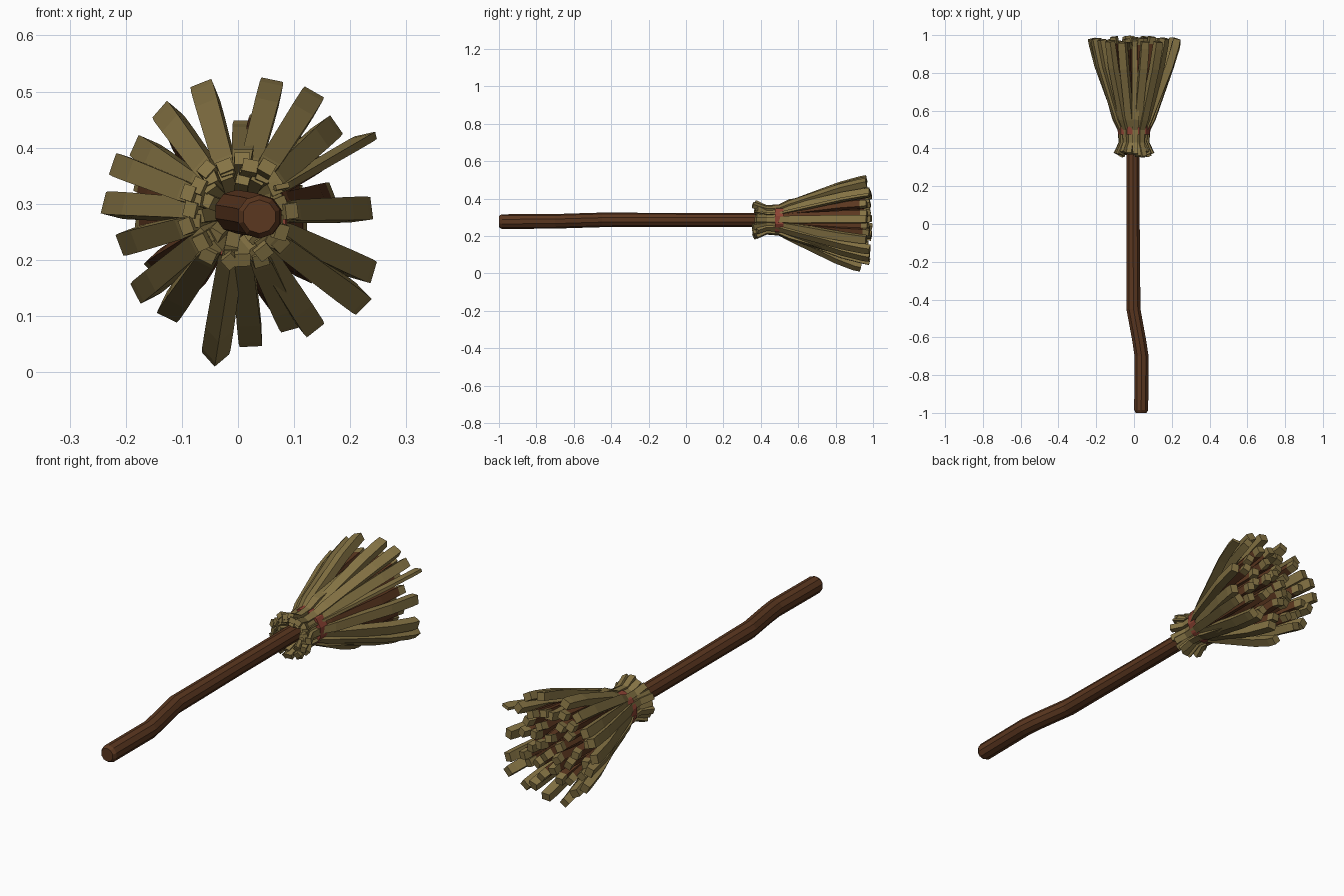
import bpy, bmesh, math, random
from mathutils import Vector

if "Cube" in bpy.data.objects:
    bpy.data.objects.remove(bpy.data.objects["Cube"])

random.seed(4)
CZ = 0.285  # height of the broom axis


def material(name, rgb):
    m = bpy.data.materials.new(name)
    m.diffuse_color = (*rgb, 1)
    m.use_nodes = True
    m.node_tree.nodes["Principled BSDF"].inputs["Base Color"].default_value = m.diffuse_color
    return m


straw = material("straw olive", (0.235, 0.172, 0.058))
wood = material("brown wood", (0.105, 0.038, 0.014))
red = material("red binding", (0.26, 0.055, 0.033))


def finish(name, bm, mats):
    bmesh.ops.recalc_face_normals(bm, faces=bm.faces)
    me = bpy.data.meshes.new(name)
    bm.to_mesh(me)
    bm.free()
    for m in mats:
        me.materials.append(m)
    ob = bpy.data.objects.new(name, me)
    bpy.context.collection.objects.link(ob)
    return ob


def loft(bm, rings, mats=None, closed=False):
    """Skin a list of point rings; cap the ends unless closed."""
    vs = [[bm.verts.new(p) for p in r] for r in rings]
    n = len(vs[0])
    pairs = list(zip(vs, vs[1:] + vs[:1])) if closed else list(zip(vs, vs[1:]))
    for k, (a, b) in enumerate(pairs):
        for i in range(n):
            f = bm.faces.new((a[i], a[(i + 1) % n], b[(i + 1) % n], b[i]))
            f.material_index = mats[k] if mats else 0
    if not closed:
        bm.faces.new(vs[0][::-1])
        f = bm.faces.new(vs[-1])
        f.material_index = mats[-1] if mats else 0


# Handle: ten-sided crooked pole with a chamfered butt
def circle(x, y, z, rx, rz, n):
    return [Vector((x + rx * math.cos((i + .5) * math.tau / n), y,
                    z + rz * math.sin((i + .5) * math.tau / n))) for i in range(n)]


bm = bmesh.new()
pole = [(.038, -1.0, .277, .030), (.038, -.985, .277, .039), (.040, -.70, .278, .039),
        (.028, -.62, .281, .039), (-.003, -.45, .286, .039), (-.005, 0, .286, .037),
        (-.005, .60, .286, .037)]
loft(bm, [circle(x, y, z, r, r, 10) for x, y, z, r in pole])
finish("handle", bm, [wood])

# Binding: faceted band around the pinched straw
bm = bmesh.new()
loft(bm, [circle(0, y, CZ, r + .006, r, 12)
          for y, r in ((.475, .062), (.475, .082), (.522, .084), (.522, .062))], closed=True)
finish("binding", bm, [red])


# Bristle: square stick that flares at the short end, pinches, then fans out
def bristle(bm, tx, tz, ty, width, thick, pinch, front, spin=0.0, mats=None):
    radial = Vector((tx, 0, tz - CZ))
    tip = radial.length
    radial.normalize()
    side = Vector((-radial.z, 0, radial.x))
    mid = pinch + .03 + (tip - pinch - .03) * .72
    path = [(front, pinch + .024, .66), (.43, pinch - .004, .66), (.50, pinch, .72),
            (.555, pinch + .024, .9), (.555 + (ty - .555) * .66, mid, 1.0),
            (ty - .035, tip - .008, 1.0), (ty, tip, .94)]
    rings = []
    for k, (y, r, s) in enumerate(path):
        a, b = path[max(k - 1, 0)], path[min(k + 1, len(path) - 1)]
        d = Vector((b[1] - a[1], b[0] - a[0])).normalized()
        out = radial * d.y + Vector((0, -d.x, 0))   # square to the path
        u = side * math.cos(spin) + out * math.sin(spin)
        v = out * math.cos(spin) - side * math.sin(spin)
        c = Vector((0, y, CZ)) + radial * r
        rings.append([c + u * (i * width * s / 2) + v * (j * thick * s / 2)
                      for i, j in ((-1, -1), (1, -1), (1, 1), (-1, 1))])
    loft(bm, rings, mats)


# Outer fan: tip x, tip z
tips = [(.058, .505), (.128, .485), (.162, .432), (.222, .290), (.226, .182), (.213, .128),
        (.128, .087), (.092, .092), (.022, .062), (-.120, .112), (-.168, .147),
        (-.196, .232), (-.224, .298), (-.208, .366), (-.170, .398), (-.127, .458),
        (-.060, .500), (.012, .432)]
bm = bmesh.new()
for i, (x, z) in enumerate(tips):
    bristle(bm, x, z, .965 + random.uniform(-.005, .02), .042, .036,
            .062 + .010 * (i % 2), .355 + random.uniform(0, .03), random.uniform(-.25, .25))
# thin stray blade and lowest corner-down stick
bristle(bm, .228, .418, .98, .014, .040, .068, .37, .3)
bristle(bm, -.040, .033, .935, .036, .036, .066, .36, .7)
finish("outer_bristles", bm, [straw])

# Inner fan: brown sticks with straw-coloured ends, in three rings
bm = bmesh.new()
for count, radius, pinch, phase in ((14, .165, .055, .1), (9, .105, .048, .4), (5, .045, .036, .2)):
    for i in range(count):
        a = phase + i * math.tau / count + random.uniform(-.1, .1)
        r = radius + random.uniform(-.012, .012)
        bristle(bm, r * math.cos(a), CZ + r * math.sin(a), random.uniform(.95, .995),
                .036, .034, pinch, .375, random.uniform(-.3, .3), [0, 0, 1, 1, 1, 0])
finish("inner_bristles", bm, [straw, wood])
